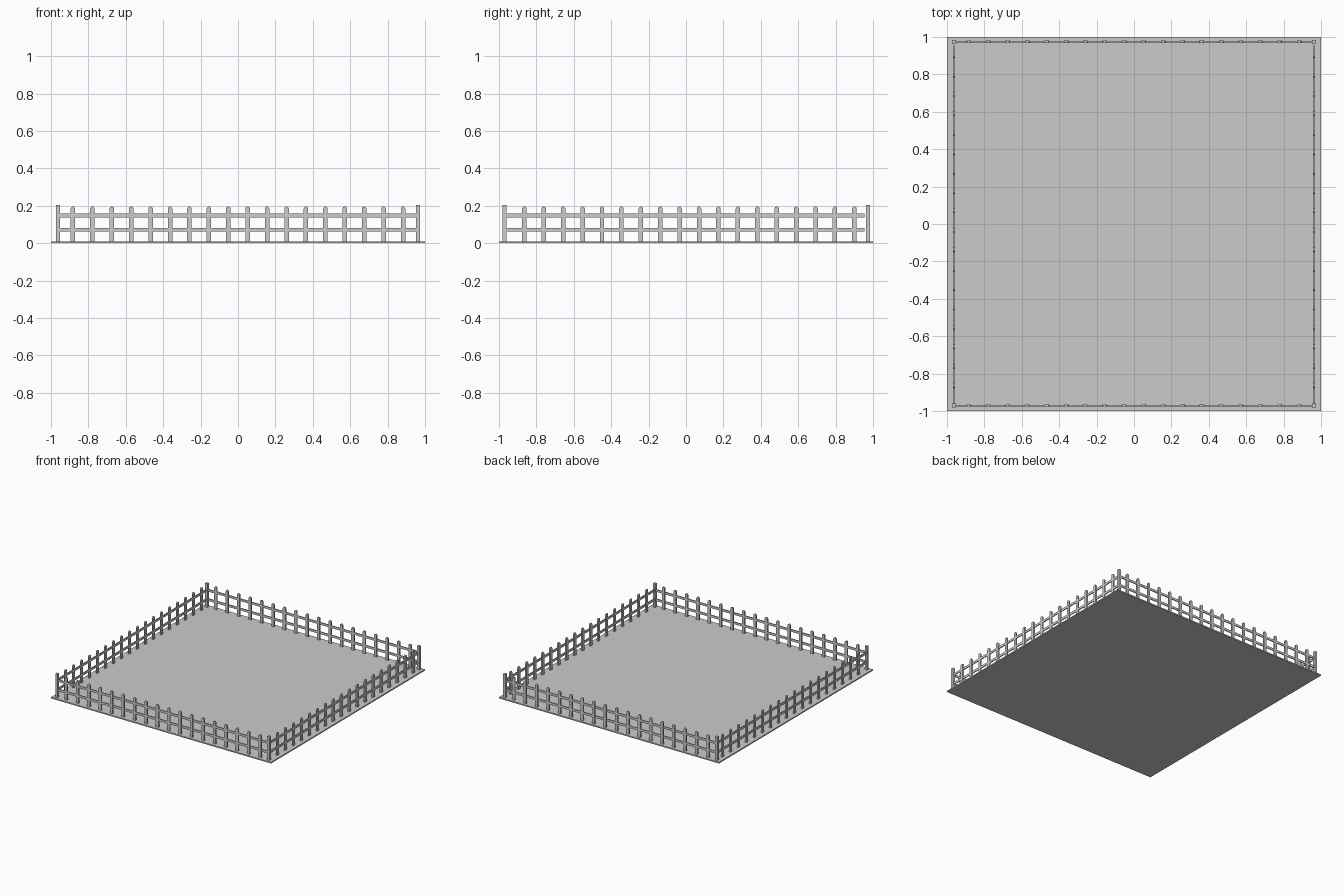
import bpy
import bmesh
from math import cos, sin, pi
from mathutils import Matrix, Vector

old = bpy.data.objects.get("Cube")
if old:
    bpy.data.objects.remove(old, do_unlink=True)

grey = bpy.data.materials.new("plain grey")
grey.use_nodes = True
colour = (0.6, 0.6, 0.6, 1)
grey.diffuse_color = colour
grey.node_tree.nodes["Principled BSDF"].inputs["Base Color"].default_value = colour

SLAB = 0.01
POST_X, FRONT_Y, BACK_Y = 0.963, -0.971, 0.974
PICKETS, SPACING = 18, 0.1038
PICKET_R, PICKET_TOP, PICKET_DEPTH = 0.012, 0.196, 0.012


def finish(name, bm):
    bmesh.ops.recalc_face_normals(bm, faces=bm.faces[:])
    mesh = bpy.data.meshes.new(name)
    bm.to_mesh(mesh)
    bm.free()
    mesh.materials.append(grey)
    obj = bpy.data.objects.new(name, mesh)
    bpy.context.collection.objects.link(obj)
    return obj


def add_box(bm, centre, size):
    bmesh.ops.create_cube(bm, size=1, matrix=Matrix.Translation(centre)
                          @ Matrix.Diagonal((*size, 1)))


def add_picket(bm, x):
    # Flat board with a rounded top
    spring = PICKET_TOP - PICKET_R
    outline = [(-PICKET_R, SLAB / 2), (PICKET_R, SLAB / 2)]
    outline += [(PICKET_R * cos(pi * i / 6), spring + PICKET_R * sin(pi * i / 6))
                for i in range(7)]
    face = bm.faces.new([bm.verts.new((x + px, -PICKET_DEPTH / 2, pz))
                         for px, pz in outline])
    out = bmesh.ops.extrude_face_region(bm, geom=[face])
    verts = [g for g in out["geom"] if isinstance(g, bmesh.types.BMVert)]
    bmesh.ops.translate(bm, verts=verts, vec=(0, PICKET_DEPTH, 0))


def fence(side, location, turn, shift, start, end):
    # Row of pickets
    bm = bmesh.new()
    for i in range(PICKETS):
        add_picket(bm, shift + (i - (PICKETS - 1) / 2) * SPACING)
    pickets = finish(side + "_pickets", bm)
    # Two horizontal rails
    bm = bmesh.new()
    for z in (0.071, 0.148):
        add_box(bm, ((start + end) / 2, 0, z), (end - start, 0.007, 0.019))
    rails = finish(side + "_rails", bm)
    for obj in (pickets, rails):
        obj.location = location
        obj.rotation_euler.z = turn


# Ground slab
bm = bmesh.new()
add_box(bm, (0, 0, SLAB / 2), (2, 2, SLAB))
finish("ground_slab", bm)

# Fences on the four sides
fence("front", (0, FRONT_Y, 0), 0, 0, -0.957, 0.957)
fence("back", (0, BACK_Y, 0), 0, 0, -0.957, 0.957)
fence("left", (POST_X, 0, 0), pi / 2, 0.018, -0.965, 0.955)
fence("right", (-POST_X, 0, 0), pi / 2, 0.018, -0.965, 0.955)

# Corner posts
for side, x in (("left", POST_X), ("right", -POST_X)):
    for end, y in (("front", FRONT_Y), ("back", BACK_Y)):
        bm = bmesh.new()
        height = 0.204 - SLAB / 2
        add_box(bm, Vector((x, y, SLAB / 2 + height / 2)), (0.021, 0.021, height))
        finish(f"{end}_{side}_post", bm)
